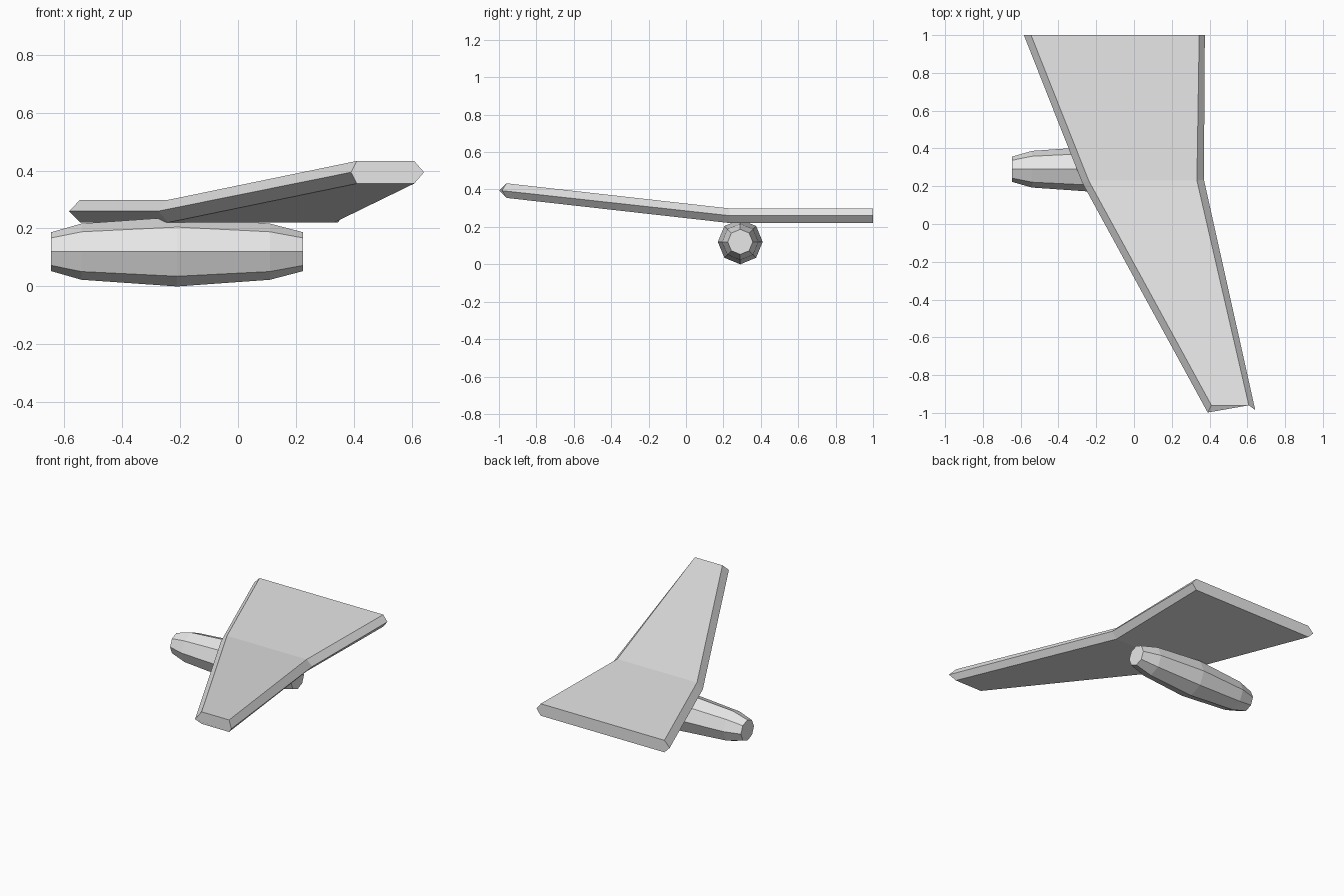
import bpy
import math

cube = bpy.data.objects.get("Cube")
if cube:
    bpy.data.objects.remove(cube, do_unlink=True)

grey = bpy.data.materials.new("plain grey")
grey.use_nodes = True
grey.diffuse_color = (0.8, 0.8, 0.8, 1)
grey.node_tree.nodes["Principled BSDF"].inputs["Base Color"].default_value = grey.diffuse_color


def loft(name, rings):
    """Skin a closed, flat shaded body through rings of equal point count."""
    n = len(rings[0])
    verts = [p for ring in rings for p in ring]
    faces = [tuple(range(n))]
    for r in range(len(rings) - 1):
        a, b = r * n, (r + 1) * n
        for i in range(n):
            j = (i + 1) % n
            faces.append((a + j, a + i, b + i, b + j))
    faces.append(tuple(reversed(range(len(verts) - n, len(verts)))))
    mesh = bpy.data.meshes.new(name)
    mesh.from_pydata(verts, [], faces)
    mesh.materials.append(grey)
    obj = bpy.data.objects.new(name, mesh)
    bpy.context.collection.objects.link(obj)
    return obj


def wing_section(lead, lead_in, trail_in, trail, y_lead, y_in, y_trail, z, half):
    """Hexagonal section with pointed leading and trailing edges."""
    return [(lead, y_lead, z), (lead_in, y_in, z + half), (trail_in, y_in, z + half),
            (trail, y_trail, z), (trail_in, y_in, z - half), (lead_in, y_in, z - half)]


# Wing: flat root panel, then a swept panel rising to the bevelled tip
wing = loft("wing", [
    wing_section(-0.583, -0.545, 0.345, 0.375, 1.0, 1.0, 1.0, 0.26, 0.039),
    wing_section(-0.275, -0.24, 0.333, 0.37, 0.22, 0.23, 0.235, 0.26, 0.039),
    wing_section(0.39, 0.41, 0.608, 0.642, -0.998, -0.96, -0.985, 0.394, 0.039),
])

# Engine pod: eight sided barrel tapering to flat ends
pod_profile = [(-0.645, 0.067), (-0.54, 0.097), (-0.21, 0.12), (0.11, 0.097), (0.225, 0.067)]
pod = loft("engine_pod", [
    [(x, 0.29 + r * math.cos(k * math.tau / 8), 0.12 + r * math.sin(k * math.tau / 8))
     for k in range(8)] for x, r in pod_profile])

# Consistent outward normals
import bmesh
for obj in (wing, pod):
    bm = bmesh.new()
    bm.from_mesh(obj.data)
    bmesh.ops.recalc_face_normals(bm, faces=bm.faces)
    bm.to_mesh(obj.data)
    bm.free()
